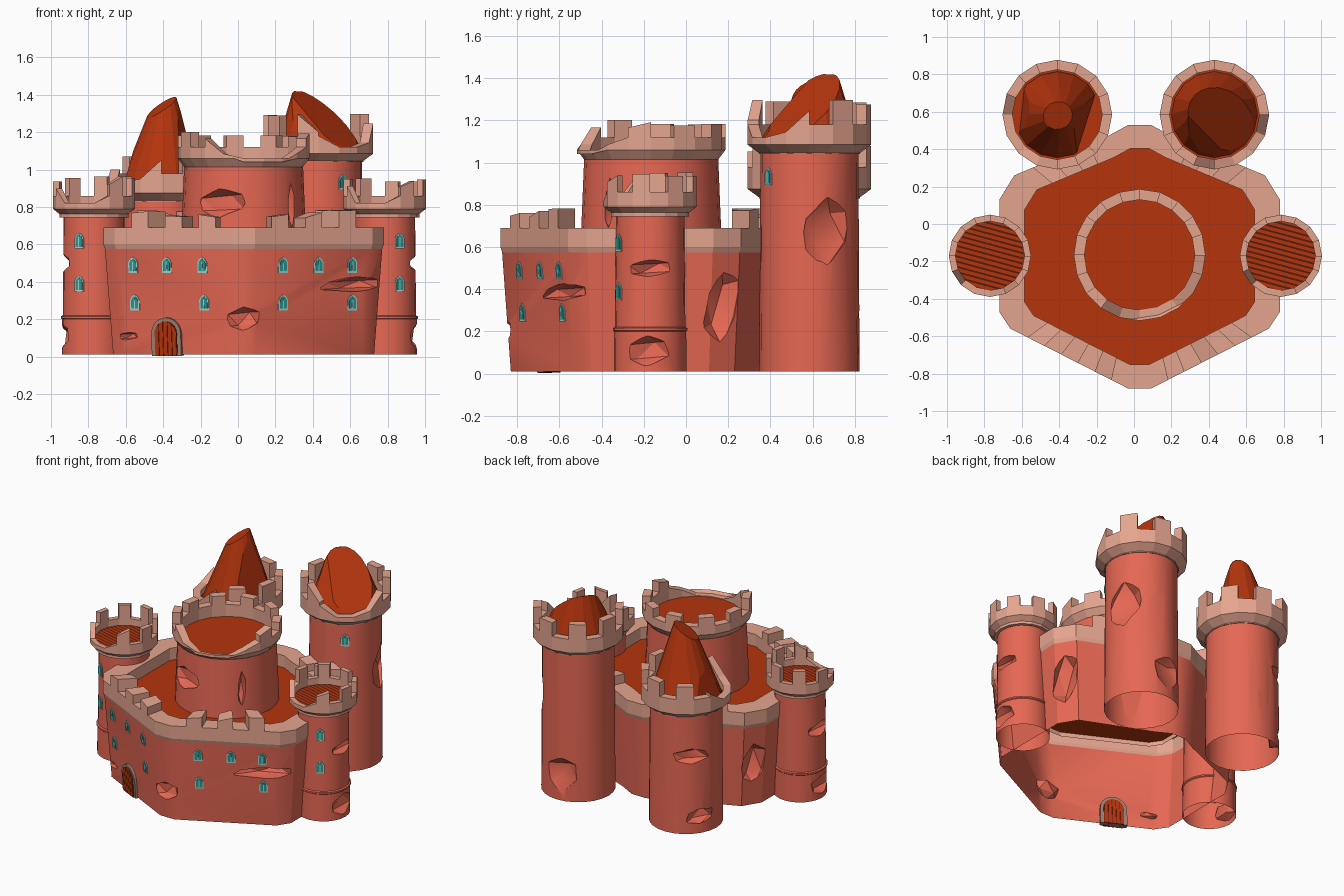
import bpy, bmesh, math, random
from mathutils import Vector as V

if "Cube" in bpy.data.objects:
    bpy.data.objects.remove(bpy.data.objects["Cube"])
random.seed(4)

def material(name, rgb):
    m = bpy.data.materials.new(name)
    m.diffuse_color = (*rgb, 1)
    m.use_nodes = True
    m.node_tree.nodes["Principled BSDF"].inputs["Base Color"].default_value = m.diffuse_color
    return m

BRICK = material("brick red", (.79, .137, .086))
STONE = material("pale stone", (.78, .375, .275))
ROOF = material("roof orange", (.46, .035, .004))
DARK = material("dark wood", (.09, .012, .004))
FRAME = material("window frame", (.40, .66, .62))
TEAL = material("teal glass", (.02, .33, .30))
ARCH = material("door stone", (.36, .22, .18))

def finish(bm, name, mats, recalc=True):
    if recalc:
        bmesh.ops.recalc_face_normals(bm, faces=bm.faces)
    me = bpy.data.meshes.new(name)
    bm.to_mesh(me)
    bm.free()
    for m in mats:
        me.materials.append(m)
    ob = bpy.data.objects.new(name, me)
    bpy.context.collection.objects.link(ob)
    return ob

def activate(ob):
    bpy.ops.object.select_all(action='DESELECT')
    ob.select_set(True)
    bpy.context.view_layer.objects.active = ob

def circle(cx, cy, r, n):
    return [V((cx + r * math.cos(2 * math.pi * i / n), cy + r * math.sin(2 * math.pi * i / n))) for i in range(n)]

# Shell from a stack of (outline, z) rings, with chipped pieces cut away, open at both ends
def shell(name, rings, chips):
    bm = bmesh.new()
    loops = [[bm.verts.new((p.x, p.y, z)) for p in pts] for pts, z in rings]
    n = len(loops[0])
    for a, b in zip(loops, loops[1:]):
        for i in range(n):
            bm.faces.new((a[i], a[(i + 1) % n], b[(i + 1) % n], b[i]))
    bm.faces.new(loops[0][::-1])
    bm.faces.new(loops[-1])
    ob = finish(bm, name, [BRICK])
    cb = bmesh.new()
    for x, y, z, ang, w, d, h in chips:  # ang = outward direction of the wall
        new = bmesh.ops.create_icosphere(cb, subdivisions=1, radius=1)["verts"]
        a = math.radians(ang)
        o, t = V((math.cos(a), math.sin(a), 0)), V((-math.sin(a), math.cos(a), 0))
        for v in new:
            c = v.co * random.uniform(.95, 1.2)
            v.co = V((x, y, z)) + t * c.x * w + o * c.y * d + V((0, 0, (c.z + .15 * c.x) * h))
    cut = finish(cb, "chip_cutter", [BRICK])
    cut.hide_render = True
    mod = ob.modifiers.new("chips", 'BOOLEAN')
    mod.operation, mod.object, mod.solver = 'DIFFERENCE', cut, 'EXACT'
    activate(ob)
    bpy.ops.object.modifier_apply(modifier=mod.name)
    bpy.data.objects.remove(cut)
    bm = bmesh.new()
    bm.from_mesh(ob.data)
    lo, hi = rings[0][1] + .001, rings[-1][1] - .001
    ends = [f for f in bm.faces if all(v.co.z < lo for v in f.verts) or all(v.co.z > hi for v in f.verts)]
    bmesh.ops.delete(bm, geom=ends, context='FACES')
    bm.to_mesh(ob.data)
    bm.free()
    bpy.ops.object.shade_smooth_by_angle(angle=math.radians(30))

# Crenellated ring; tops[i] = (height at start, height at end) of each segment
def parapet(name, foot, outer, inner, z0, z1, tops, underside=True):
    bm = bmesh.new()
    n = len(outer)
    def quad(*ps):
        bm.faces.new([bm.verts.new(p) for p in ps])
    def at(p, z):
        return V((p.x, p.y, z))
    for i in range(n):
        j = (i + 1) % n
        a, b = tops[i]
        c = tops[j][0]
        quad(at(foot[i], z0), at(foot[j], z0), at(outer[j], z1), at(outer[i], z1))
        quad(at(outer[i], z1), at(outer[j], z1), at(outer[j], b), at(outer[i], a))
        quad(at(outer[i], a), at(outer[j], b), at(inner[j], b), at(inner[i], a))
        quad(at(inner[i], a), at(inner[j], b), at(inner[j], z0), at(inner[i], z0))
        if underside:
            quad(at(inner[i], z0), at(inner[j], z0), at(foot[j], z0), at(foot[i], z0))
        if abs(b - c) > .001:
            q = (at(outer[j], b), at(outer[j], c), at(inner[j], c), at(inner[j], b))
            quad(*(q[::-1] if b > c else q)[::-1])
    return finish(bm, name, [STONE], recalc=False)

def flat(name, pts, z, stripes=False):
    bm = bmesh.new()
    bm.faces.new([bm.verts.new((p.x, p.y, z)) for p in pts])
    if stripes:
        mid = sum(pts, V((0, 0))) / len(pts)
        nrm, pitch = V((.26, .966, 0)), .027
        for k in range(-8, 9):
            for off in (0, .01):
                bmesh.ops.bisect_plane(bm, geom=bm.verts[:] + bm.edges[:] + bm.faces[:],
                                       plane_co=V((mid.x, mid.y, z)) + nrm * (k * pitch + off), plane_no=nrm)
        for f in bm.faces:
            d = (f.calc_center_median() - V((mid.x, mid.y, z))).dot(nrm)
            f.material_index = 1 if d % pitch < .01 else 0
    return finish(bm, name, [ROOF, DARK], recalc=False)

# Round tower: chipped shaft, flared parapet with a broken gap, roof disc
def tower(name, cx, cy, shaft, ro, ri, low, crenel, merlon, roof, gap, width, chips, n=16, stripes=False):
    shell(name + "_shaft", [(circle(cx, cy, r, 24), z) for r, z in shaft], chips)
    r, z0 = shaft[-1]
    def top(i, h):
        d = abs((360 * i / n - gap + 180) % 360 - 180)
        return min(h, low + max(0, d - width) * .0045)
    tops = []
    for i in range(n):
        h = merlon + random.uniform(-.02, .01) if i % 2 else crenel
        tops.append((top(i, h), top(i + 1, h)))
    parapet(name + "_parapet", circle(cx, cy, r, n), circle(cx, cy, ro, n), circle(cx, cy, ri, n), z0, z0 + .045, tops)
    flat(name + "_roof", circle(cx, cy, ri + .005, n), roof, stripes)

# Prism plate standing on a wall: frame = anchor, right, outward, up
def plate(name, pts, frame, d0, d1, mat):
    o, r, n, u = frame
    bm = bmesh.new()
    back, front = [[bm.verts.new(o + r * x + u * z + n * d) for x, z in pts] for d in (d0, d1)]
    k = len(pts)
    bm.faces.new(front)
    bm.faces.new(back[::-1])
    for i in range(k):
        bm.faces.new((front[i], front[(i + 1) % k], back[(i + 1) % k], back[i]))
    return finish(bm, name, [mat])

def gothic(w, h):
    return [(-w, -h), (w, -h), (w, h * .3), (w * .65, h * .72), (0, h), (-w * .65, h * .72), (-w, h * .3)]

def window(frame):
    plate("window_frame", gothic(.028, .042), frame, .001, .005, FRAME)
    plate("window_glass", gothic(.02, .033), frame, .002, .008, TEAL)
    plate("window_mullion", [(-.003, -.033), (.003, -.033), (.003, .02), (-.003, .02)], frame, .002, .0095, FRAME)

# Main walls: hexagon with trimmed corners, leaning outwards
C = V((.03, -.17))
half = [(.06, -.71), (.69, -.39), (.75, -.30), (.75, .30), (.67, .43), (.17, .64), (.06, .70)]
hexa = [V(p) for p in half] + [V((-x, y)) for x, y in reversed(half)]

def lean(z):
    return .93 + .07 * (z - .01) / .68

def outline(pts, s):
    return [C + p * s for p in pts]

shell("main_wall", [(outline(hexa, lean(.01)), .01), (outline(hexa, lean(.575)), .575)], [
    (.03, -.85, .2, -90, .1, .06, .065), (.62, -.575, .385, -63, .21, .07, .04),
    (-.6, -.57, .11, -117, .08, .05, .025), (.72, .17, .33, 20, .09, .07, .17),
    (-.66, .19, .3, 150, .09, .07, .15), (.32, .35, .25, 65, .1, .06, .09)])

# Wall-top parapet, merlons on the front and back walls
pts, tops = [], []
for i, p in enumerate(hexa):
    q = hexa[(i + 1) % len(hexa)]
    n = 7 if (q - p).length > .65 else 5 if (q - p).length > .5 and abs(p.x - q.x) > .1 else 1
    for k in range(n):
        pts.append(p.lerp(q, k / n))
        up = n > 1 and k % 2 == 1
        tops.append((random.uniform(.74, .785), random.uniform(.74, .785)) if up else (.69, .69))
parapet("wall_parapet", outline(pts, lean(.575)), outline(pts, 1), outline(pts, .82), .575, .6, tops, underside=False)
flat("courtyard_roof", outline(hexa, .83), .605)

# Central keep
tower("keep", .03, -.165, [(.335, .6), (.318, 1.015)], .352, .295, 1.04, 1.12, 1.195, 1.035, -72, 26,
      [(-.1, -.46, .82, -112, .15, .06, .075), (.28, -.36, .8, -38, .03, .05, .12), (.1, .17, .85, 80, .1, .05, .07)], n=20)

# Side towers with plank roofs
for side, cx, gap in ((-1, -.77, -115), (1, .785, -112)):
    out = 0 if side > 0 else 180
    shaft = [(.172, .01), (.171, .2), (.177, .205), (.177, .215), (.167, .22), (.162, .745)]
    chips = [(cx + side * .175, -.17, .5, out, .15, .07, .045), (cx + side * .18, -.19, .11, out, .13, .06, .07)]
    tower("side_tower", cx, -.17, shaft, .22, .185, .82, .86, .955, .812, gap, 25, chips, stripes=True)

# Tall back towers
tower("back_right_tower", .43, .585, [(.238, .01), (.232, 1.04)], .293, .24, 1.12, 1.18, 1.295, 1.1, -50, 22,
      [(.64, .67, .68, 22, .13, .07, .15), (.4, .83, .2, 100, .14, .06, .12), (.52, .82, .75, 70, .1, .05, .05)])
tower("back_left_tower", -.41, .585, [(.238, .01), (.232, .83)], .293, .24, .93, .98, 1.09, .89, -152, 35,
      [(-.57, .76, .55, 135, .14, .06, .05), (-.6, .7, .13, 150, .1, .05, .06), (-.36, .83, .35, 80, .1, .05, .05)])

# Broken conical roofs, sheared off by planes
def cone(name, cx, cy, z, apex, cuts):
    bm = bmesh.new()
    tip = bm.verts.new(apex)
    base = [bm.verts.new((p.x, p.y, z)) for p in circle(cx, cy, .23, 16)]
    for i in range(16):
        bm.faces.new((base[i], base[(i + 1) % 16], tip))
    bm.faces.new(base[::-1])
    for co, no in cuts:
        res = bmesh.ops.bisect_plane(bm, geom=bm.verts[:] + bm.edges[:] + bm.faces[:], plane_co=co, plane_no=no, clear_outer=True)
        edges = [e for e in res["geom_cut"] if isinstance(e, bmesh.types.BMEdge)]
        bmesh.ops.contextual_create(bm, geom=edges)
    finish(bm, name, [ROOF])

cone("back_left_cone", -.41, .585, .9, (-.38, .59, 1.55),
     [((-.39, .58, 1.345), (-.5, -.25, .8)), ((-.56, .59, 1.1), (-.97, .1, .2)), ((-.28, .59, 1.15), (.95, -.3, .15))])
cone("back_right_cone", .43, .585, 1.105, (.37, .64, 1.68),
     [((.35, .62, 1.37), (.5, -.38, .74)), ((.31, .7, 1.415), (-.1, .1, 1)), ((.4, .46, 1.25), (-.1, -.8, .6))])

# Windows and door on the two front walls
def front_frame(x, z):
    s, rx = lean(z), x - C.x
    g = 1 if rx > 0 else -1
    t = (abs(rx) / s - .06) / .63
    p = V((g * (.06 + .63 * t), -.71 + .32 * t))
    r = V((.63, .32 * g, 0)).normalized()
    n = r.cross(V((p.x * .103, p.y * .103, 1))).normalized()
    return V((C.x + s * p.x, C.y + s * p.y, z)), r, n, n.cross(r)

for x, z in ((-.56, .49), (-.38, .49), (-.19, .49), (.24, .49), (.43, .49), (.61, .49),
             (-.55, .29), (-.18, .29), (.24, .29), (.61, .29)):
    window(front_frame(x, z))

def round_frame(cx, cy, r, ang, z):
    a = math.radians(ang)
    n = V((math.cos(a), math.sin(a), 0))
    return V((cx, cy, z)) + n * r, V((-n.y, n.x, 0)), n, V((0, 0, 1))

for z in (.39, .62):
    window(round_frame(.785, -.17, .166, -62, z))
    window(round_frame(-.77, -.17, .166, -118, z))
window(round_frame(.43, .585, .233, -56, .935))
window(round_frame(-.41, .585, .233, -124, .72))

def arch(w, h):
    return [(-w, 0), (w, 0)] + [(w * math.cos(a), h - w + w * math.sin(a)) for a in [math.pi * i / 10 for i in range(11)]]

door = front_frame(-.375, .005)
plate("door_surround", arch(.088, .205), door, -.02, .015, ARCH)
plate("door_panel", arch(.066, .185), door, -.022, .018, DARK)
for k in range(5):
    x0, x1 = -.064 + k * .026, -.064 + k * .026 + .023
    rise = [.119 + math.sqrt(max(0, .066 ** 2 - x * x)) for x in (x0, x1)]
    plate("door_plank", [(x0, 0), (x1, 0), (x1, rise[1]), (x0, rise[0])], door, -.026, .022, ROOF)
